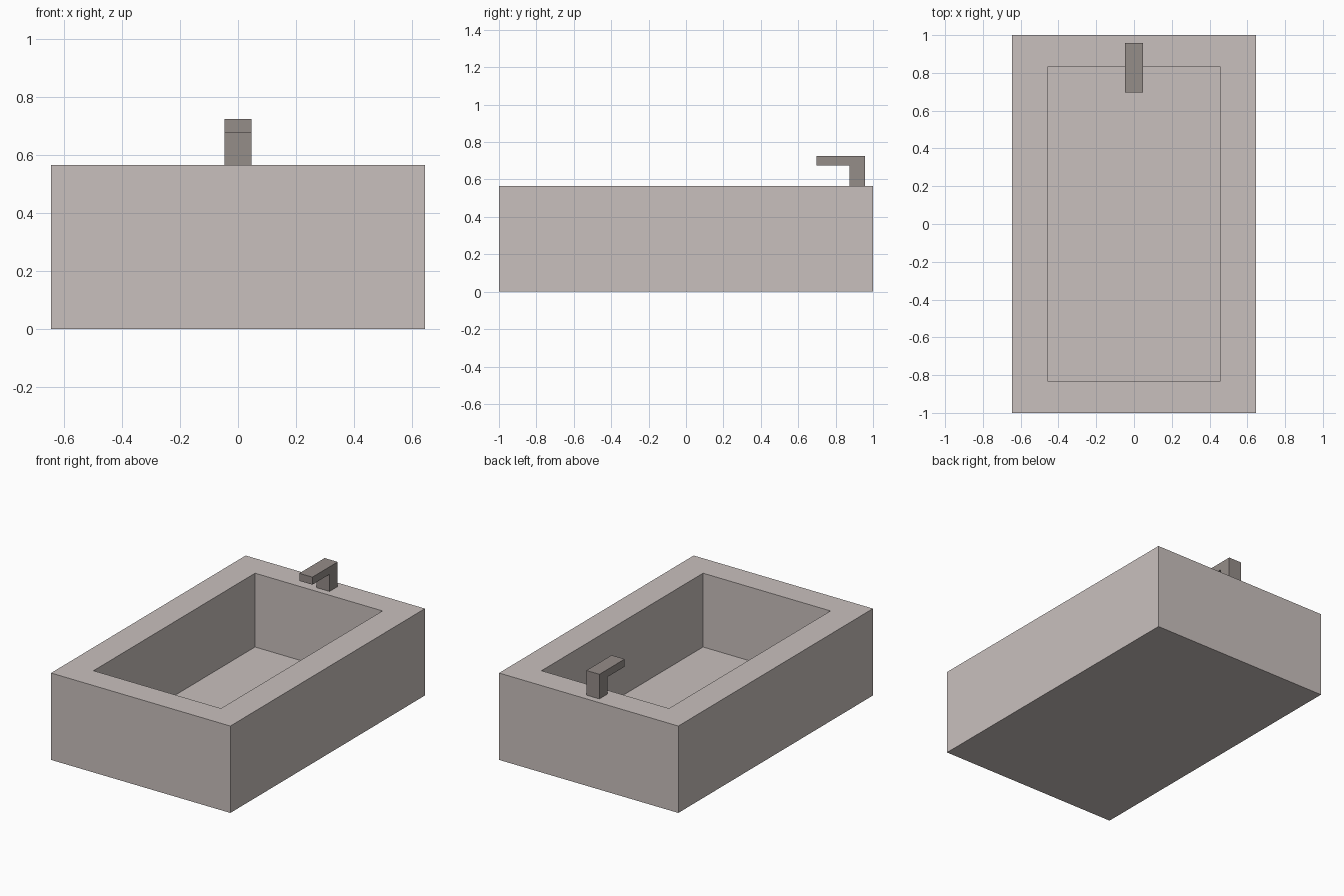
import bpy, bmesh
from mathutils import Vector

if "Cube" in bpy.data.objects:
    bpy.data.objects.remove(bpy.data.objects["Cube"])


def material(name, rgb):
    m = bpy.data.materials.new(name)
    m.diffuse_color = (*rgb, 1)
    m.use_nodes = True
    m.node_tree.nodes["Principled BSDF"].inputs["Base Color"].default_value = m.diffuse_color
    return m


def finish(bm, name, mat):
    bmesh.ops.recalc_face_normals(bm, faces=bm.faces)
    me = bpy.data.meshes.new(name)
    bm.to_mesh(me)
    bm.free()
    me.materials.append(mat)
    ob = bpy.data.objects.new(name, me)
    bpy.context.collection.objects.link(ob)
    return ob


stone = material("pale_stone", (0.584, 0.527, 0.512))
metal = material("grey_metal", (0.301, 0.266, 0.250))

W, L, H = 1.29, 2.0, 0.565          # outer size
IW, IL, FLOOR = 0.917, 1.66, 0.085  # basin opening and floor height

# Tub: a box whose top is inset to a rim and sunk to the basin floor
bm = bmesh.new()
bmesh.ops.create_cube(bm, size=1)
for v in bm.verts:
    v.co = Vector((v.co.x * W, v.co.y * L, (v.co.z + 0.5) * H))
top = max(bm.faces, key=lambda f: f.calc_center_median().z)
bmesh.ops.inset_region(bm, faces=[top], thickness=0.1)
for v in top.verts:
    v.co.x = IW / 2 if v.co.x > 0 else -IW / 2
    v.co.y = IL / 2 if v.co.y > 0 else -IL / 2
sunk = bmesh.ops.extrude_discrete_faces(bm, faces=[top])["faces"][0]
for v in sunk.verts:
    v.co.z = FLOOR
finish(bm, "tub", stone)

# Faucet: L-shaped side profile (y, z) extruded across x
profile = [(0.873, H), (0.957, H), (0.957, 0.725), (0.697, 0.725),
           (0.697, 0.676), (0.873, 0.676)]
half = 0.047
bm = bmesh.new()
side = bm.faces.new([bm.verts.new((-half, y, z)) for y, z in profile])
ext = bmesh.ops.extrude_face_region(bm, geom=[side])["geom"]
bmesh.ops.translate(bm, vec=(2 * half, 0, 0),
                    verts=[g for g in ext if isinstance(g, bmesh.types.BMVert)])
finish(bm, "faucet", metal)
